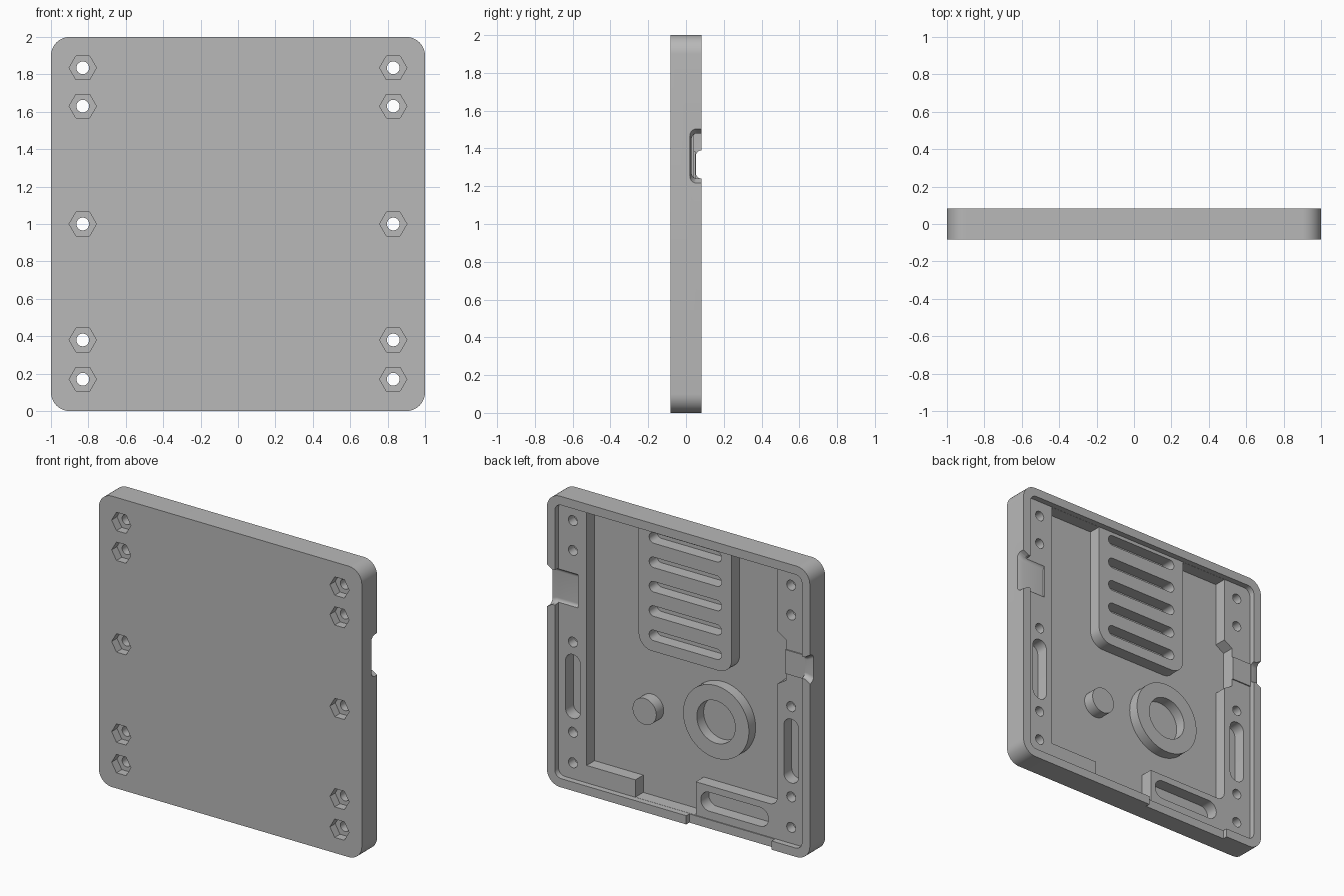
import bpy, bmesh
from math import pi, cos, sin

if "Cube" in bpy.data.objects:
    bpy.data.objects.remove(bpy.data.objects["Cube"])

grey = bpy.data.materials.new("plain_grey")
grey.use_nodes = True
colour = (0.48, 0.48, 0.48, 1)
grey.diffuse_color = colour
grey.node_tree.nodes["Principled BSDF"].inputs["Base Color"].default_value = colour

FRONT, FLOOR, LEDGE, RIM = -0.083, -0.043, 0.043, 0.083


def arc(cx, cz, r, start, end, n=10):
    return [(cx + r * cos(start + (end - start) * i / n),
             cz + r * sin(start + (end - start) * i / n)) for i in range(n + 1)]


def circle(cx, cz, r, n=48):
    return arc(cx, cz, r, 0, 2 * pi, n)[:-1]


def rounded(x0, x1, z0, z1, r):
    """Rounded rectangle; r of nearly half the height gives a slot."""
    return (arc(x1 - r, z1 - r, r, 0, pi / 2) + arc(x0 + r, z1 - r, r, pi / 2, pi)
            + arc(x0 + r, z0 + r, r, pi, 1.5 * pi) + arc(x1 - r, z0 + r, r, 1.5 * pi, 2 * pi))


def loft(name, ring_a, ring_b):
    """Closed solid between two matching rings of points."""
    bm = bmesh.new()
    a = [bm.verts.new(p) for p in ring_a]
    b = [bm.verts.new(p) for p in ring_b]
    bm.faces.new(a)
    bm.faces.new(b[::-1])
    for i in range(len(a)):
        bm.faces.new((a[i - 1], a[i], b[i], b[i - 1]))
    bmesh.ops.recalc_face_normals(bm, faces=bm.faces)
    mesh = bpy.data.meshes.new(name)
    bm.to_mesh(mesh)
    bm.free()
    mesh.materials.append(grey)
    ob = bpy.data.objects.new(name, mesh)
    bpy.context.collection.objects.link(ob)
    return ob


def prism(name, pts, y0, y1):
    return loft(name, [(x, y0, z) for x, z in pts], [(x, y1, z) for x, z in pts])


def cut(target, cutter):
    cutter.hide_render = True
    mod = target.modifiers.new("cut", "BOOLEAN")
    mod.operation = "DIFFERENCE"
    mod.solver = "EXACT"
    mod.object = cutter
    bpy.context.view_layer.objects.active = target
    bpy.ops.object.modifier_apply(modifier=mod.name)
    bpy.data.objects.remove(cutter)


def cut_prism(target, pts, y0, y1):
    cut(target, prism("cutter", pts, y0, y1))


# Case shell with the shallow lip recess
shell = prism("case_shell", rounded(-1, 1, 0, 2, 0.1), FRONT, RIM)
cut_prism(shell, rounded(-0.94, 0.94, 0.06, 1.94, 0.05), LEDGE, 0.2)

# Deep pocket, leaving the side ledges and the two bottom shelves
pocket = [(0.725, 1.939), (0.725, 0.18), (0.355, 0.18), (0.355, 0.061),
          (-0.105, 0.061), (-0.105, 0.29)]
pocket += arc(-0.665, 0.35, 0.06, 1.5 * pi, pi)
pocket += [(-0.725, 1.13), (-0.79, 1.17), (-0.79, 1.45), (-0.725, 1.49), (-0.725, 1.939)]
cut_prism(shell, pocket, FLOOR, 0.2)

# Screw holes with hexagonal nut pockets on the front
for x in (-0.83, 0.83):
    for z in (0.17, 0.38, 1.0, 1.63, 1.835):
        cut_prism(shell, circle(x, z, 0.034, 32), -0.2, 0.2)
        cut_prism(shell, circle(x, z, 0.073, 6), -0.2, -0.025)
    # Long slot in each side ledge
    cut_prism(shell, rounded(x - 0.056, x + 0.056, 0.475, 0.915, 0.055), FLOOR, 0.2)

# Slot in the bottom shelf and opening in the rim below it
cut_prism(shell, rounded(-0.657, -0.143, 0.115, 0.245, 0.064), FLOOR, 0.2)
cut_prism(shell, rounded(-0.71, -0.06, -0.1, 0.062, 0.001), 0.05, 0.2)


# Side openings with a flare towards the outside
def side_ring(x, base, z0, z1, r):
    return [(x, y, z) for y, z in rounded(base, 0.4, z0, z1, r)]


for side, base, z0, z1 in ((1, 0.03, 1.24, 1.48), (-1, 0.052, 1.24, 1.39)):
    inner = side_ring(side * 0.79, base, z0, z1, 0.03)
    middle = side_ring(side * 0.96, base, z0, z1, 0.03)
    outer = side_ring(side * 1.01, base - 0.012, z0 - 0.03, z1 + 0.03, 0.04)
    cut(shell, loft("cutter", inner, side_ring(side * 1.1, base, z0, z1, 0.03)))
    cut(shell, loft("cutter", middle, outer))

# Low pad on the ledge inside the small opening
pad = prism("opening_pad", rounded(-0.945, -0.79, 1.22, 1.385, 0.002), 0.02, 0.051)

# Slotted vent block
outline = [(0.33, 1.95), (-0.378, 1.95)]
outline += arc(-0.278, 1.2, 0.1, pi, 1.5 * pi) + arc(0.23, 1.2, 0.1, 1.5 * pi, 2 * pi)
vent = prism("vent_block", outline, -0.05, LEDGE)
for i in range(5):
    z = 1.21 + 0.1675 * i
    cut_prism(vent, rounded(-0.3, 0.25, z - 0.036, z + 0.036, 0.035), -0.2, 0.2)

# Round boss and ring on the floor
ring = prism("floor_ring", circle(-0.25, 0.735, 0.25, 64), -0.05, 0.031)
cut_prism(ring, circle(-0.25, 0.735, 0.146), -0.2, 0.2)
boss = prism("floor_boss", circle(0.29, 0.665, 0.09), -0.05, 0.037)

for ob in (shell, pad, vent, ring, boss):
    bpy.ops.object.select_all(action="DESELECT")
    ob.select_set(True)
    bpy.context.view_layer.objects.active = ob
    bpy.ops.object.shade_smooth_by_angle()
